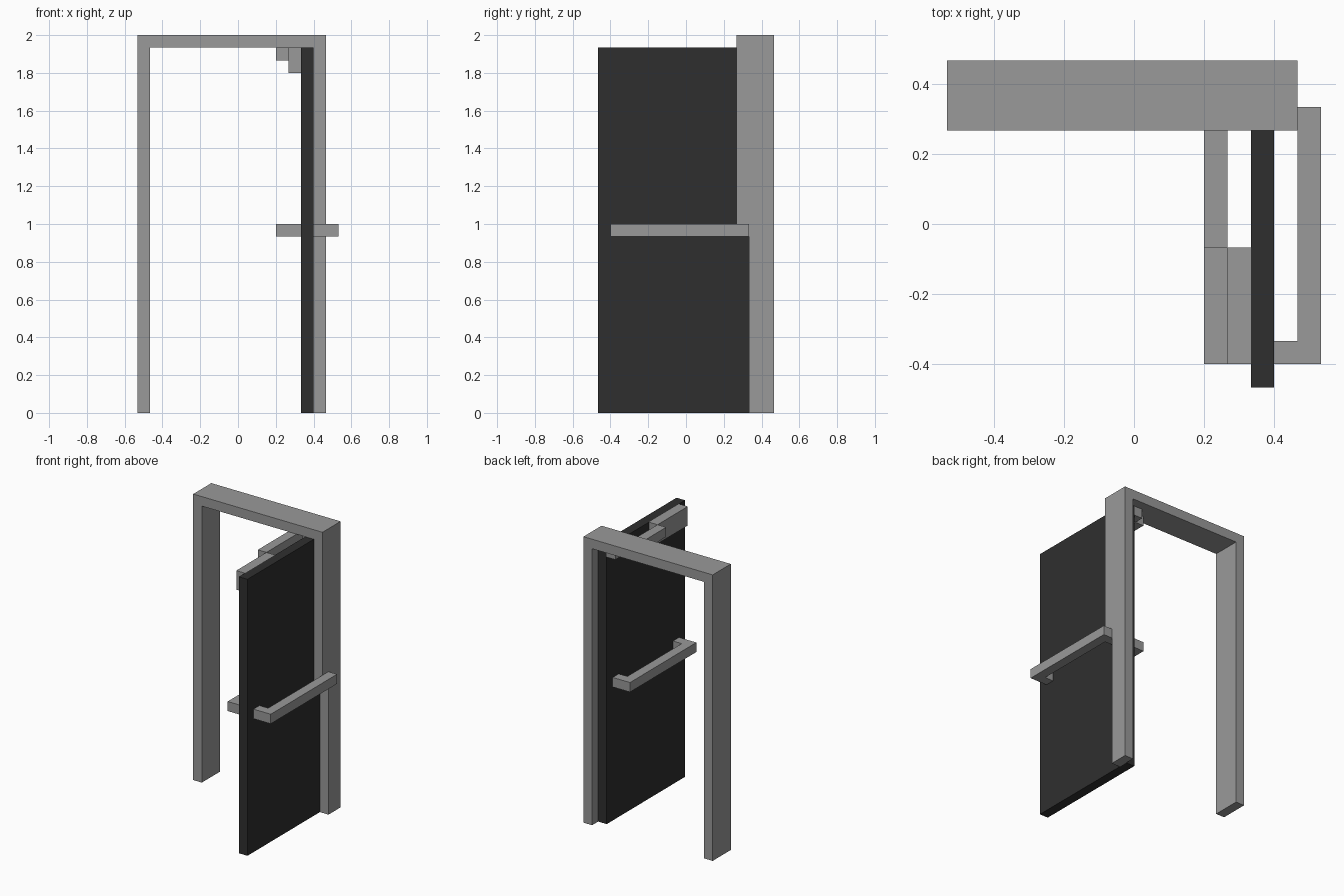
import bpy
import bmesh
from mathutils import Vector

U = 1 / 15  # modelling unit: every part sits on this grid

cube = bpy.data.objects.get("Cube")
if cube:
    bpy.data.objects.remove(cube, do_unlink=True)


def make_material(name, value):
    mat = bpy.data.materials.new(name)
    mat.use_nodes = True
    colour = (value, value, value, 1)
    mat.diffuse_color = colour
    bsdf = next(n for n in mat.node_tree.nodes if n.type == 'BSDF_PRINCIPLED')
    bsdf.inputs["Base Color"].default_value = colour
    return mat


GREY = make_material("mid grey", 0.32)
DARK = make_material("charcoal", 0.028)


def prism(name, profile, direction, mat):
    """Extrude a flat outline (grid units) along a direction."""
    bm = bmesh.new()
    face = bm.faces.new([bm.verts.new(Vector(p) * U) for p in profile])
    ext = bmesh.ops.extrude_face_region(bm, geom=[face])
    verts = [g for g in ext["geom"] if isinstance(g, bmesh.types.BMVert)]
    bmesh.ops.translate(bm, verts=verts, vec=Vector(direction) * U)
    bmesh.ops.recalc_face_normals(bm, faces=bm.faces)
    mesh = bpy.data.meshes.new(name)
    bm.to_mesh(mesh)
    bm.free()
    mesh.materials.append(mat)
    obj = bpy.data.objects.new(name, mesh)
    bpy.context.collection.objects.link(obj)
    return obj


def box(name, x, y, z, mat):
    outline = [(x[0], y[0], z[0]), (x[1], y[0], z[0]),
               (x[1], y[1], z[0]), (x[0], y[1], z[0])]
    return prism(name, outline, (0, 0, z[1] - z[0]), mat)


# Door frame: an arch outline extruded in depth
arch = [(-8, 0), (-7, 0), (-7, 29), (6, 29), (6, 0), (7, 0), (7, 30), (-8, 30)]
frame = prism("door_frame", [(x, 4, z) for x, z in arch], (0, 3, 0), GREY)

# Step cut out of the lower hinge post, where the handle meets it
cutter = box("post_step_cutter", (5.5, 8), (3, 5), (-1, 15), GREY)
cutter.hide_render = True
cut = frame.modifiers.new("post_step", 'BOOLEAN')
cut.operation = 'DIFFERENCE'
cut.solver = 'EXACT'
cut.object = cutter
bpy.context.view_layer.objects.active = frame
bpy.ops.object.modifier_apply(modifier=cut.name)
bpy.data.objects.remove(cutter, do_unlink=True)

# Open door leaf
box("door_leaf", (5, 6), (-7, 6), (0, 29), DARK)

# U-shaped pull handles, one on each face of the leaf
for name, base, side in (("outer_handle", 6, 1), ("inner_handle", 5, -1)):
    u_shape = [(0, -6), (2, -6), (2, 5), (0, 5), (0, 4), (1, 4), (1, -5), (0, -5)]
    prism(name, [(base + side * d, y, 14) for d, y in u_shape], (0, 0, 1), GREY)

# Door closer: body on the leaf, arm, and bracket under the beam
box("closer_body", (4, 5), (-6, -1), (27, 29), GREY)
box("closer_arm", (3, 4), (-1, 5), (28, 29), GREY)
box("closer_bracket", (4, 5), (5, 6), (28, 29), GREY)
